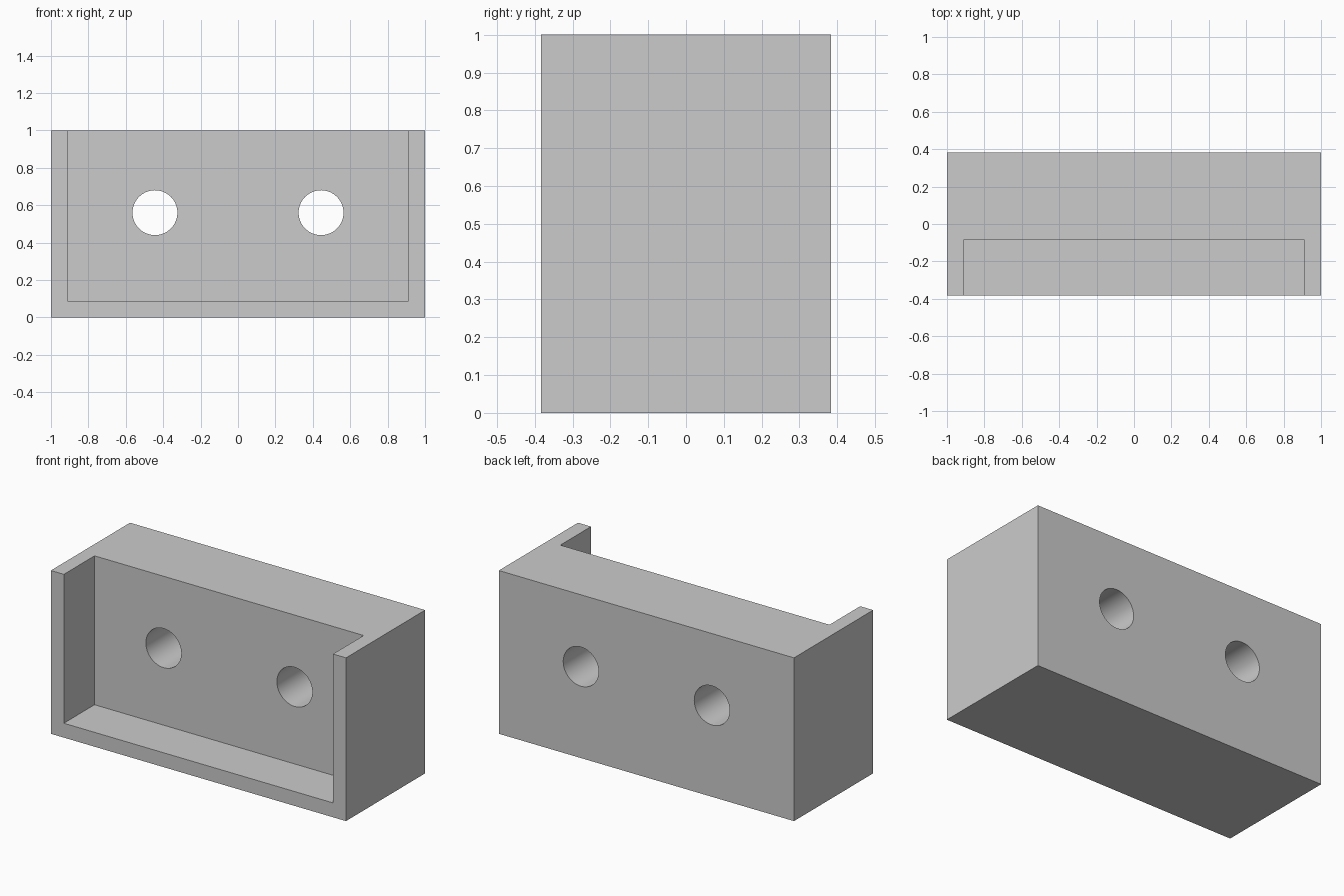
import bpy
import math

if "Cube" in bpy.data.objects:
    bpy.data.objects.remove(bpy.data.objects["Cube"])

HALF_DEPTH = 0.383   # half of the block's depth
WALL = 0.088         # rim thickness around the recess
RECESS_Y = -0.086    # back face of the recess


def box(name, x0, x1, y0, y1, z0, z1):
    bpy.ops.mesh.primitive_cube_add(
        size=1, location=((x0 + x1) / 2, (y0 + y1) / 2, (z0 + z1) / 2))
    ob = bpy.context.object
    ob.name = name
    ob.scale = (x1 - x0, y1 - y0, z1 - z0)
    bpy.ops.object.transform_apply(location=True, rotation=True, scale=True)
    return ob


def cut(target, cutter):
    cutter.hide_render = True
    mod = target.modifiers.new(cutter.name, 'BOOLEAN')
    mod.operation = 'DIFFERENCE'
    mod.solver = 'EXACT'
    mod.object = cutter
    bpy.context.view_layer.objects.active = target
    bpy.ops.object.modifier_apply(modifier=mod.name)
    bpy.data.objects.remove(cutter, do_unlink=True)


# Solid block
body = box("bracket_body", -1, 1, -HALF_DEPTH, HALF_DEPTH, 0, 1)

# Recess open to the front and top
cut(body, box("recess_cutter", -1 + WALL, 1 - WALL, -1, RECESS_Y, WALL, 1.5))

# Two round through-holes
for x in (-0.444, 0.444):
    bpy.ops.mesh.primitive_cylinder_add(
        vertices=64, radius=0.12, depth=2, location=(x, 0, 0.56),
        rotation=(math.pi / 2, 0, 0))
    hole = bpy.context.object
    hole.name = "hole_cutter"
    cut(body, hole)

# Smooth hole walls, sharp edges elsewhere
bpy.ops.object.select_all(action='DESELECT')
body.select_set(True)
bpy.context.view_layer.objects.active = body
bpy.ops.object.shade_smooth_by_angle(angle=math.radians(30))
